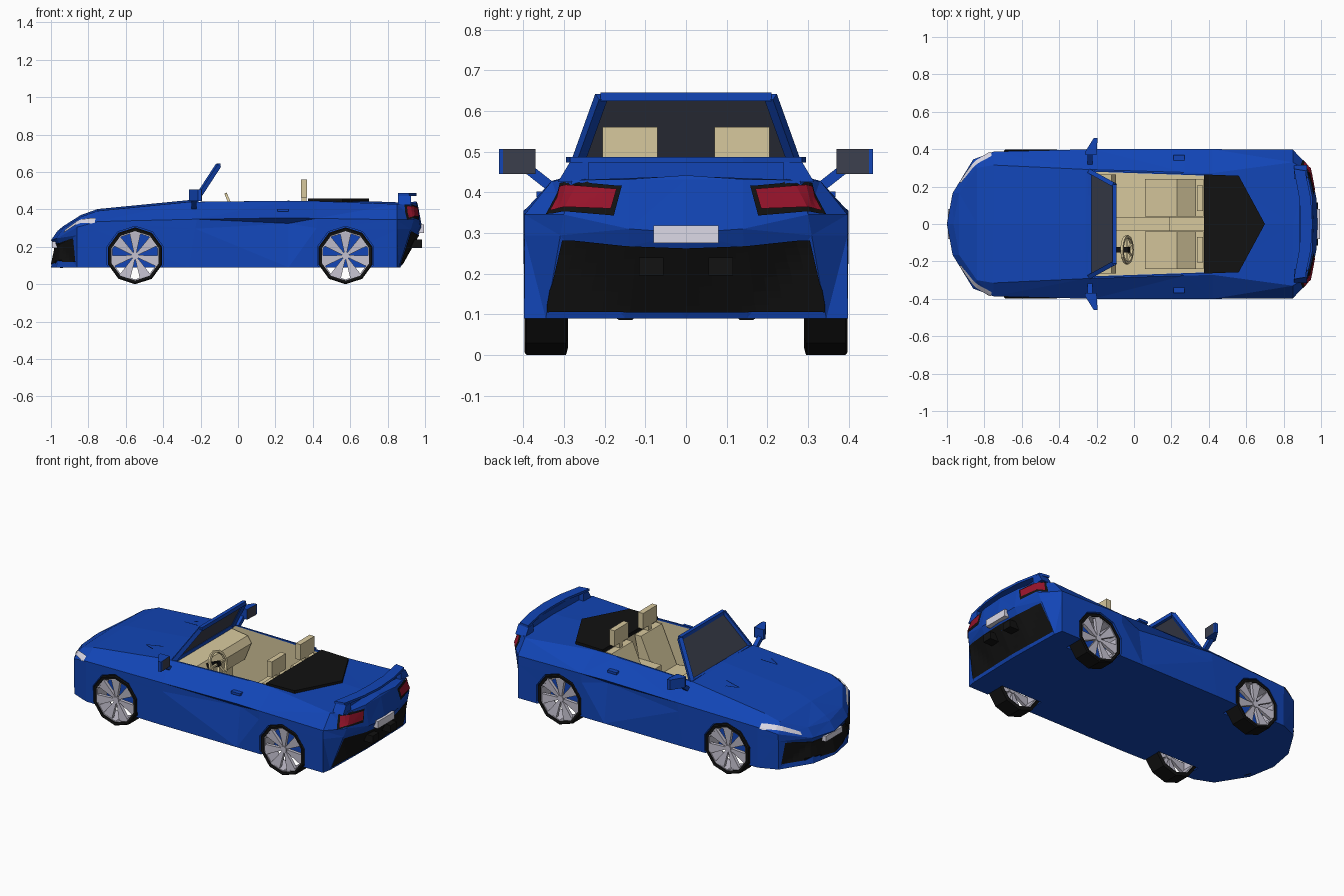
import bpy, bmesh, math
from mathutils import Vector
from mathutils.bvhtree import BVHTree

if "Cube" in bpy.data.objects:
    bpy.data.objects.remove(bpy.data.objects["Cube"])


def material(name, rgb):
    m = bpy.data.materials.new(name)
    m.diffuse_color = (*rgb, 1)
    m.use_nodes = True
    m.node_tree.nodes["Principled BSDF"].inputs["Base Color"].default_value = m.diffuse_color
    return m


BLUE = material("blue paint", (0.006, 0.06, 0.47))
BLACK = material("black trim", (0.006, 0.006, 0.006))
CREAM = material("cream leather", (0.68, 0.58, 0.34))
SILVER = material("silver", (0.55, 0.53, 0.62))
WHITE = material("pale lamp", (0.72, 0.7, 0.8))
RED = material("red lamp", (0.32, 0.007, 0.025))
GLASS = material("dark glass", (0.045, 0.05, 0.075))


def make(name, verts, faces, mat, mirror=False):
    bm = bmesh.new()
    for s in ((1, -1) if mirror else (1,)):
        vs = [bm.verts.new((v[0], v[1] * s, v[2])) for v in verts]
        for f in faces:
            bm.faces.new([vs[k] for k in (f if s > 0 else f[::-1])])
    return finish(name, bm, mat)


def finish(name, bm, mat, recalc=True):
    if recalc:
        bmesh.ops.recalc_face_normals(bm, faces=bm.faces)
    me = bpy.data.meshes.new(name)
    bm.to_mesh(me)
    bm.free()
    ob = bpy.data.objects.new(name, me)
    bpy.context.collection.objects.link(ob)
    me.materials.append(mat)
    return ob


def prism(name, pts, axis, lo, hi, mat, mirror=False):
    place = {'x': lambda a, b, c: (c, a, b), 'y': lambda a, b, c: (a, c, b), 'z': lambda a, b, c: (a, b, c)}[axis]
    n = len(pts)
    verts = [place(a, b, c) for c in (lo, hi) for a, b in pts]
    faces = [list(range(n))[::-1], list(range(n, 2 * n))]
    faces += [[i, (i + 1) % n, n + (i + 1) % n, n + i] for i in range(n)]
    return make(name, verts, faces, mat, mirror)


def box(name, lo, hi, mat, mirror=False):
    pts = [(lo[0], lo[1]), (hi[0], lo[1]), (hi[0], hi[1]), (lo[0], hi[1])]
    return prism(name, pts, 'z', lo[2], hi[2], mat, mirror)


def bar(name, a, b, w, mat, mirror=False):
    a, b = Vector(a), Vector(b)
    q = (b - a).to_track_quat('Z', 'Y')
    verts = [p + q @ Vector((x * w / 2, y * w / 2, 0)) for p in (a, b)
             for x, y in ((-1, -1), (1, -1), (1, 1), (-1, 1))]
    faces = [[3, 2, 1, 0], [4, 5, 6, 7]] + [[i, (i + 1) % 4, 4 + (i + 1) % 4, 4 + i] for i in range(4)]
    return make(name, verts, faces, mat, mirror)


# Body shell: plan outlines at sill, shoulder and deck height, nose to tail
SILL = [(-1, 0, .09), (-.97, .165, .09), (-.86, .34, .09), (-.75, .385, .09), (-.26, .398, .09), (.27, .398, .09),
        (.42, .398, .09), (.85, .398, .09), (.86, .345, .09), (.865, .15, .09), (.868, 0, .09)]
SHOULDER = [(-1, 0, .235), (-.97, .165, .245), (-.86, .345, .305), (-.75, .387, .335), (-.22, .4, .348), (.27, .4, .355),
            (.42, .4, .352), (.85, .397, .345), (.94, .3, .345), (.975, .14, .31), (.985, 0, .30)]
DECK = [(-.965, 0, .285), (-.935, .165, .30), (-.84, .3, .36), (-.75, .315, .392), (-.26, .292, .44), (.27, .276, .446),
        (.42, .272, .444), (.85, .33, .428), (.925, .28, .43), (.955, .14, .432), (.96, 0, .432)]
N = len(SILL)
scoop = [Vector(a).lerp(Vector(b), .8) for a, b in zip(SILL, SHOULDER)]
scoop[0], scoop[1] = Vector((-.975, 0, .205)), Vector((-.95, .16, .21))
scoop[5].y, scoop[5].z = .365, .325
under = [(p[0], 0, p[2]) for p in SILL]
crown = [(p[0], 0, p[2] + (0 if i in (0, N - 1) else .01)) for i, p in enumerate(DECK)]
bm = bmesh.new()
for s in (1, -1):
    rows = [[bm.verts.new((p[0], s * p[1], p[2])) for p in row]
            for row in (under, SILL, scoop, SHOULDER, DECK, crown)]
    for r0, r1 in zip(rows, rows[1:]):
        for i in range(N - 1):
            bm.faces.new((r0[i], r0[i + 1], r1[i + 1], r1[i]))
bmesh.ops.remove_doubles(bm, verts=bm.verts, dist=.0005)
bmesh.ops.recalc_face_normals(bm, faces=bm.faces)
bmesh.ops.triangulate(bm, faces=bm.faces)
surface = BVHTree.FromBMesh(bm)
body = finish("body", bm, BLUE)


# Cut the wheel arches and cockpit out of the body
def decagon(cx, cz, r):
    return [(cx + r * math.sin(k * math.pi / 5), cz + r * math.cos(k * math.pi / 5)) for k in range(10)]


WHEEL_X, R = (-.55, .575), .152
TUB = [(-.235, .283), (.38, .262), (.38, -.262), (-.235, -.283)]
cutters = [prism("cockpit_cutter", TUB, 'z', .125, .6, BLUE)]
cutters += [prism("arch_cutter", decagon(x, R, R + .006), 'y', .275, .5, BLUE, True) for x in WHEEL_X]
bpy.context.view_layer.objects.active = body
for c in cutters:
    c.hide_render = True
    mod = body.modifiers.new("cut", 'BOOLEAN')
    mod.operation, mod.object, mod.solver = 'DIFFERENCE', c, 'EXACT'
    bpy.ops.object.modifier_apply(modifier=mod.name)
    bpy.data.objects.remove(c)


# Panels that hug the body surface
def panel(name, quad, mat, lift=.004, n=10, mirror=True):
    a, b, c, d = map(Vector, quad)
    verts = []
    for i in range(n + 1):
        for j in range(n + 1):
            p = a.lerp(b, i / n).lerp(d.lerp(c, i / n), j / n)
            co, no, _, _ = surface.find_nearest(p)
            verts.append(co + no * lift)
    w = n + 1
    faces = [[i * w + j, i * w + j + 1, i * w + w + j + 1, i * w + w + j] for i in range(n) for j in range(n)]
    return make(name, verts, faces, mat, mirror)


panel("front_grille", [(-1, 0, .215), (-.885, .31, .245), (-.87, .33, .12), (-1, 0, .105)], BLACK)
panel("headlight", [(-.765, .37, .362), (-.765, .39, .33), (-.93, .22, .27), (-.915, .22, .288)], WHITE, .005)
panel("rear_diffuser", [(.99, 0, .25), (.94, .305, .277), (.87, .345, .105), (.88, 0, .105)], BLACK)
panel("tail_light_surround", [(.89, .31, .423), (.97, .16, .418), (.98, .18, .345), (.92, .36, .357)], BLACK)
panel("tail_light", [(.90, .307, .414), (.97, .172, .410), (.98, .187, .362), (.925, .345, .364)], RED, .009)
panel("hood_vent_a", [(-.49, .185, .43), (-.42, .222, .43), (-.42, .212, .43), (-.48, .185, .43)], BLUE, .006, 2)
panel("hood_vent_b", [(-.49, .185, .43), (-.385, .17, .43), (-.385, .162, .43), (-.48, .178, .43)], BLUE, .006, 2)

# Plates, exhausts, door handles
box("rear_plate", (.965, -.08, .275), (.995, .08, .318), WHITE)
box("front_plate", (-.995, -.08, .195), (-.965, .08, .228), WHITE)
box("exhaust", (.92, .055, .195), (.985, .115, .24), BLACK, True)
box("door_handle", (.21, .34, .388), (.27, .368, .402), BLUE, True)

# Rear spoiler: swept wing on end supports
wing = [(.955, 0), (.945, .14), (.915, .285), (.855, .295), (.86, .265), (.885, .13), (.89, 0)]
prism("spoiler_wing", wing, 'z', .473, .487, BLUE, True)
prism("spoiler_support", [(.24, .425), (.315, .425), (.285, .475), (.24, .475)], 'x', .855, .925, BLUE, True)
box("spoiler_slot", (.885, -.24, .425), (.895, .24, .475), BLUE)

# Soft top cover behind the seats
prism("tonneau_cover", [(.375, .265), (.56, .258), (.7, 0), (.56, -.258), (.375, -.265)], 'z', .435, .457, BLACK)

# Windscreen and frame
lo, hi = (-.235, .28, .435), (-.105, .208, .635)
make("windscreen", [lo, (lo[0], -lo[1], lo[2]), (hi[0], -hi[1], hi[2]), hi], [(0, 1, 2, 3)], GLASS)
bar("windscreen_pillar", lo, hi, .024, BLUE, True)
bar("windscreen_header", (hi[0], -.21, hi[2]), (hi[0], .21, hi[2]), .022, BLUE)
bar("windscreen_base", (lo[0], -.28, lo[2]), (lo[0], .28, lo[2]), .02, BLUE)

# Door mirrors
prism("door_mirror", [(-.2, .37), (-.195, .46), (-.215, .46), (-.262, .385), (-.26, .37)], 'z', .445, .506, BLUE, True)
make("mirror_glass", [(-.198, .37, .445), (-.193, .45, .445), (-.193, .45, .506), (-.198, .37, .506)],
     [(0, 1, 2, 3)], GLASS, True)
bar("mirror_stem", (-.235, .315, .40), (-.235, .385, .455), .025, BLUE, True)

# Interior tub, dashboard, console and armrest
g = .003
tub = [(x - math.copysign(g, x), y - math.copysign(g, y), z) for z in (.128, .438) for x, y in TUB]
bm = bmesh.new()
vs = [bm.verts.new(v) for v in tub]
for f in [(3, 2, 1, 0)] + [(i, (i + 1) % 4, 4 + (i + 1) % 4, 4 + i) for i in range(4)]:
    bm.faces.new([vs[k] for k in f])
bmesh.ops.recalc_face_normals(bm, faces=bm.faces)
bmesh.ops.reverse_faces(bm, faces=bm.faces)
finish("interior_tub", bm, CREAM, False)
prism("dashboard", [(-.23, .26), (-.14, .26), (-.095, .37), (-.12, .41), (-.23, .425)], 'y', -.265, .265, CREAM)
box("centre_console", (-.1, -.035, .13), (.375, .035, .25), CREAM)
box("armrest", (.19, -.037, .25), (.375, .037, .30), CREAM)

# Seats with headrests
seat = [(.06, .13), (.06, .235), (.23, .215), (.33, .435), (.372, .435), (.31, .13)]
prism("seat", seat, 'y', .04, .24, CREAM, True)
box("headrest", (.337, .07, .465), (.37, .205, .56), CREAM, True)
bar("headrest_post", (.353, .138, .42), (.353, .138, .47), .028, CREAM, True)


# Steering wheel
def ring(sections, n, place):
    m = len(sections)
    verts = [place(r, y, 2 * math.pi * k / n) for k in range(n) for r, y in sections]
    faces = [[k * m + j, k * m + (j + 1) % m, (k + 1) % n * m + (j + 1) % m, (k + 1) % n * m + j]
             for k in range(n) for j in range(m)]
    return verts, faces


c, up, ax = Vector((-.037, -.138, .415)), Vector((-.38, 0, .925)), Vector((.925, 0, .38))
spin = lambda r, d, t: c + up * r * math.cos(t) + Vector((0, r * math.sin(t), 0)) + ax * d
make("steering_wheel", *ring([(.064, -.007), (.078, -.007), (.078, .007), (.064, .007)], 12, spin), CREAM)
for t in (math.pi / 2, -math.pi / 2, math.pi * .85, -math.pi * .85):
    bar("steering_spoke", c, spin(.068, 0, t), .012, CREAM)
bar("steering_column", c + ax * .01, c - ax * .07, .028, BLACK)

# Wheels: ten-sided tyre, thin rim and seven wedge spokes
for x, side in zip(WHEEL_X, ("front", "rear")):
    turn = lambda r, y, t: (x + r * math.sin(t), y, R + r * math.cos(t))
    tyre = [(.133, .29), (R, .295), (R, .392), (.146, .397), (.132, .395)]
    make(side + "_tyre", *ring(tyre, 10, turn), BLACK, True)
    rim = [(.126, .30), (.133, .30), (.133, .39), (.126, .39)]
    make(side + "_rim", *ring(rim, 10, turn), SILVER, True)
    prism(side + "_hub", decagon(x, R, .02), 'y', .355, .386, SILVER, True)
    for k in range(7):
        t = 2 * math.pi * k / 7
        pts = [(r, t + a) for r, a in ((.012, -.5), (.131, -.24), (.131, .24), (.012, .5))]
        verts = [turn(r, y + (r - .01) * .08, a) for y in (.36, .38) for r, a in pts]
        faces = [[0, 1, 2, 3], [7, 6, 5, 4]] + [[i, i + 4, (i + 1) % 4 + 4, (i + 1) % 4] for i in range(4)]
        make(side + "_spoke", verts, faces, SILVER, True)
